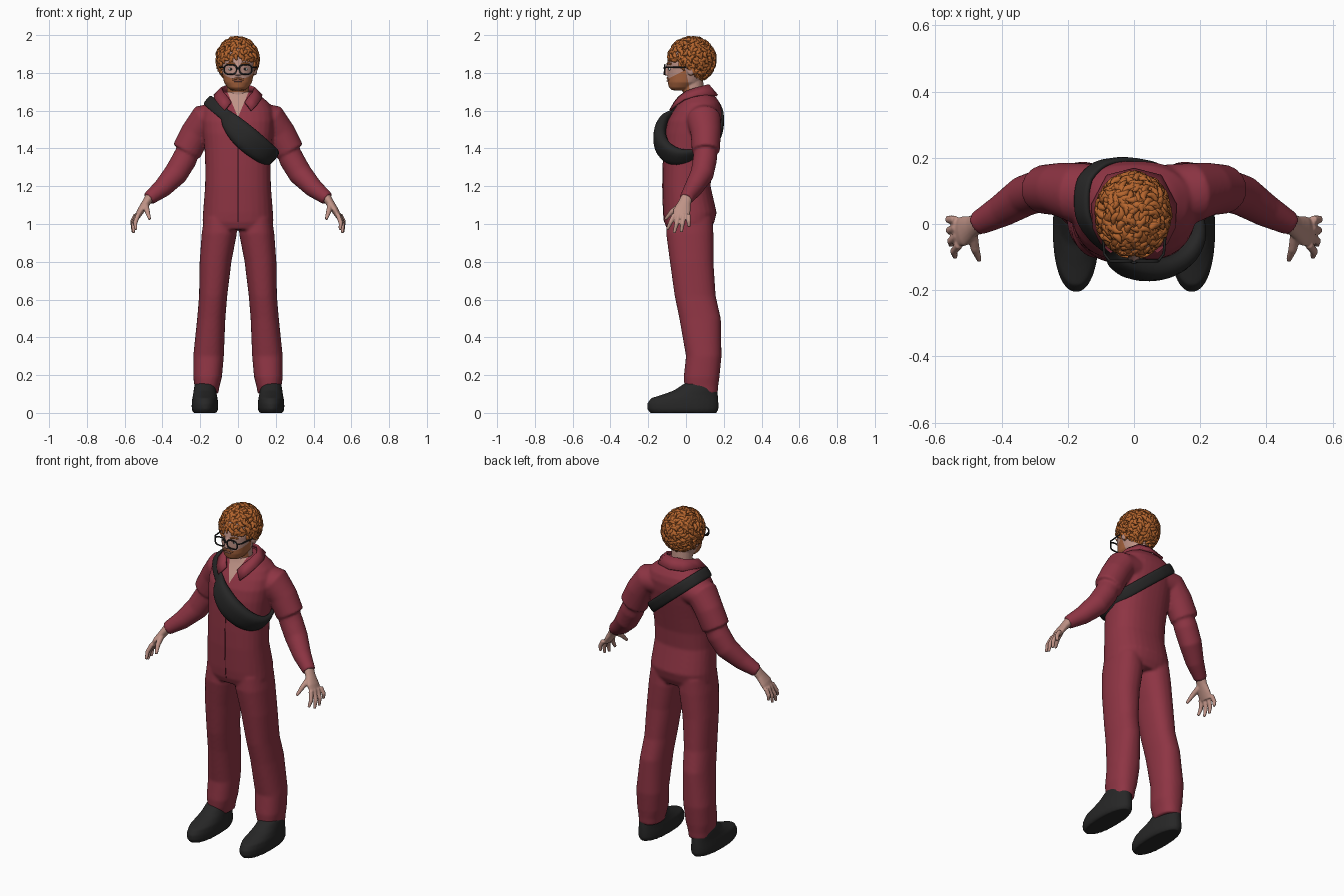
import bpy, bmesh, math, random
from mathutils import Vector, Matrix
from mathutils.bvhtree import BVHTree

random.seed(4)
if "Cube" in bpy.data.objects:
    bpy.data.objects.remove(bpy.data.objects["Cube"])


def material(name, *rgb):
    m = bpy.data.materials.new(name)
    m.use_nodes = True
    m.diffuse_color = (*rgb, 1)
    node = m.node_tree.nodes["Principled BSDF"]
    node.inputs["Base Color"].default_value = (*rgb, 1)
    node.inputs["Roughness"].default_value = 0.8
    return m


RED = material("crimson cloth", .27, .035, .057)
SEAM = material("dark seam", .12, .015, .025)
BLACK = material("black fabric", .02, .02, .02)
HAIR = material("ginger hair", .46, .13, .027)
BEARD = material("ginger beard", .4, .13, .05)
SKIN = material("skin", .52, .29, .24)
LIP = material("lip", .42, .17, .15)
WHITE = material("eye white", .7, .7, .68)


def bridge(bm, rings, closed=False):
    """Skin a list of point rings, capped unless it loops."""
    vs = [[bm.verts.new(p) for p in ring] for ring in rings]
    n = len(vs[0])
    for a, b in zip(vs, vs[1:] + vs[:1] if closed else vs[1:]):
        for i in range(n):
            j = (i + 1) % n
            bm.faces.new((a[i], a[j], b[j], b[i]))
    if not closed:
        bm.faces.new(vs[0][::-1])
        bm.faces.new(vs[-1])


def oval(c, u, v, ru, rv, sides, power):
    """Superellipse section around c."""
    pts = []
    for i in range(sides):
        a = math.tau * i / sides
        co, si = math.cos(a), math.sin(a)
        k = (abs(co) ** power + abs(si) ** power) ** (-1 / power)
        pts.append(c + u * (ru * co * k) + v * (rv * si * k))
    return pts


def tube(bm, rows, sides=20, power=2, level=False):
    """Loft rows of (x, y, z, radius, radius) along their path."""
    pts = [Vector(r[:3]) for r in rows]
    rings = []
    for i, r in enumerate(rows):
        t = (pts[min(i + 1, len(pts) - 1)] - pts[max(i - 1, 0)]).normalized()
        if level:
            t = Vector((0, 0, 1))
        y = Vector((0, 1, 0))
        u = (y - t * y.dot(t)).normalized()
        rings.append(oval(pts[i], u, t.cross(u), r[3], r[4], sides, power))
    bridge(bm, rings)


def stack(bm, rows, power=2.3, side=1):
    """Loft level sections given as (z, x min, x max, y front, y back)."""
    tube(bm, [(side * (a + b) / 2, (f + k) / 2, z, (k - f) / 2, (b - a) / 2)
              for z, a, b, f, k in rows], 32, power, True)


def ball(bm, loc, radii, sub=2):
    m = Matrix.Translation(loc) @ Matrix.Diagonal((*radii, 1))
    bmesh.ops.create_icosphere(bm, subdivisions=sub, radius=1, matrix=m)


def finish(name, bm, *mats, voxel=0, relax=0):
    """Make an object; with a voxel size, fuse its volumes into one skin."""
    bmesh.ops.recalc_face_normals(bm, faces=bm.faces)
    me = bpy.data.meshes.new(name)
    bm.to_mesh(me)
    bm.free()
    ob = bpy.data.objects.new(name, me)
    bpy.context.collection.objects.link(ob)
    if voxel:
        rm = ob.modifiers.new("fuse", 'REMESH')
        rm.mode, rm.voxel_size = 'VOXEL', voxel
        sm = ob.modifiers.new("relax", 'SMOOTH')
        sm.factor, sm.iterations = .5, relax
        dg = bpy.context.evaluated_depsgraph_get()
        new = bpy.data.meshes.new_from_object(ob.evaluated_get(dg))
        ob.modifiers.clear()
        ob.data = new
    ob.data.materials.clear()
    for m in mats:
        ob.data.materials.append(m)
    ob.data.shade_smooth()
    return ob


def paint(ob, planes, region, index=1):
    """Cut clean edges along planes, then colour faces below all of them."""
    bm = bmesh.new()
    bm.from_mesh(ob.data)
    planes = [(Vector(p), Vector(n)) for p, n in planes]
    for p, n in planes:
        fs = [f for f in bm.faces if region(f.calc_center_median())]
        geom = fs + list({e for f in fs for e in f.edges}) + list({v for f in fs for v in f.verts})
        bmesh.ops.bisect_plane(bm, geom=geom, plane_co=p, plane_no=n)
    for f in bm.faces:
        c = f.calc_center_median()
        inside = region(c) and all((c - p).dot(n) < 0 for p, n in planes)
        f.material_index = index if inside else f.material_index
    bm.to_mesh(ob.data)
    bm.free()


def wire(name, pts, radius, mat, loop=False):
    cu = bpy.data.curves.new(name, 'CURVE')
    cu.dimensions, cu.bevel_depth, cu.bevel_resolution = '3D', radius, 2
    cu.use_fill_caps = True
    sp = cu.splines.new('POLY')
    sp.points.add(len(pts) - 1)
    for q, p in zip(sp.points, pts):
        q.co = (*p, 1)
    sp.use_cyclic_u = loop
    cu.materials.append(mat)
    bpy.context.collection.objects.link(bpy.data.objects.new(name, cu))


# Jumpsuit: torso, legs, short sleeves over long sleeves
torso = [(z, -w, w, f, k) for z, w, f, k in (
    (.97, .17, -.1, .13), (1.01, .188, -.115, .15), (1.06, .185, -.12, .162),
    (1.2, .174, -.124, .13), (1.3, .173, -.122, .137), (1.4, .177, -.118, .158),
    (1.48, .185, -.112, .175), (1.545, .19, -.097, .187), (1.6, .185, -.067, .19),
    (1.64, .165, -.04, .18), (1.67, .13, -.022, .16), (1.7, .085, -.01, .13))]
leg = [(1.03, .015, .18, -.1, .14), (.95, .006, .192, -.105, .145), (.8, .035, .203, -.085, .145),
       (.62, .057, .206, -.06, .157), (.5, .067, .216, -.035, .184), (.3, .075, .237, 0, .188),
       (.19, .085, .237, -.012, .177), (.14, .098, .23, -.008, .17), (.1, .105, .227, .01, .167)]
sleeve = [(.1, .085, 1.56, .095, .085), (.18, .095, 1.55, .09, .085),
          (.225, .105, 1.48, .08, .08), (.272, .105, 1.385, .074, .08)]
forearm = [(.25, .105, 1.42, .06, .06), (.285, .1, 1.34, .064, .066), (.33, .085, 1.265, .062, .064),
           (.4, .04, 1.19, .05, .051), (.474, 0, 1.133, .036, .036)]


def mirrored(rows, s):
    return [(s * r[0], *r[1:]) for r in rows]


bm = bmesh.new()
stack(bm, torso, 2.4)
for s in (1, -1):
    stack(bm, leg[::-1], side=s)
    tube(bm, mirrored(sleeve, s), 28)
    tube(bm, mirrored(forearm, s), 24)
suit = finish("jumpsuit", bm, RED, SKIN, voxel=.008, relax=5)
paint(suit, [((0, 0, 1.565), (s, 0, -.42)) for s in (1, -1)],
      lambda c: c.y < .02 and c.z > 1.55 and abs(c.x) < .1)
wire("front_zip", [(0, f + .001, z) for z, a, b, f, k in torso[1:8]], .003, SEAM)

# Shirt collar: half a folded band, mirrored
stand = [(0, .118, 1.735), (.055, .105, 1.733), (.085, .055, 1.72), (.078, 0, 1.7), (.055, -.036, 1.672), (.036, -.058, 1.645)]
fall = [(0, .165, 1.68), (.08, .145, 1.682), (.125, .06, 1.68), (.122, -.01, 1.66), (.1, -.055, 1.63), (.07, -.084, 1.6)]
bm = bmesh.new()
rows = [[bm.verts.new(p) for p in row] for row in (stand, fall)]
for i in range(len(stand) - 1):
    bm.faces.new((rows[0][i], rows[0][i + 1], rows[1][i + 1], rows[1][i]))
collar = finish("collar", bm, RED)
collar.modifiers.new("mirror", 'MIRROR').use_clip = True
thick = collar.modifiers.new("thickness", 'SOLIDIFY')
thick.thickness, thick.offset = .012, 0

# Shoes and hands
for s, label in ((1, "left"), (-1, "right")):
    bm = bmesh.new()
    stack(bm, [(z, .175 - w, .175 + w, f, k) for z, w, f, k in (
        (0, .062, -.19, .162), (.02, .07, -.205, .172), (.05, .07, -.205, .172),
        (.078, .067, -.185, .17), (.095, .063, -.13, .168), (.118, .06, -.065, .165),
        (.155, .054, -.01, .16))], 2.2, s)
    finish(label + "_shoe", bm, BLACK, voxel=.007, relax=3)

    bm = bmesh.new()
    tube(bm, mirrored([(.462, .008, 1.15, .03, .026), (.488, -.008, 1.11, .034, .022),
                       (.515, -.022, 1.07, .046, .019), (.535, -.026, 1.035, .042, .014)], s))
    tips = [(.54, -.1, .97), (.553, -.063, .952), (.557, -.025, .957), (.558, .015, .985)]
    for i, tip in enumerate(tips):
        root = Vector((.528 + i * .004, -.062 + i * .025, 1.05))
        mid = root.lerp(Vector(tip), .55) + Vector((.01, 0, 0))
        tube(bm, mirrored([(*root, .013, .013), (*mid, .012, .012), (*tip, .008, .008)], s), 10)
    tube(bm, mirrored([(.488, -.025, 1.1, .018, .016), (.48, -.075, 1.065, .014, .014),
                       (.467, -.11, 1.025, .008, .008)], s), 10)
    finish(label + "_hand", bm, SKIN, voxel=.0045, relax=3)

# Cross-body strap swelling into a pouch at the front
bm = bmesh.new()
stack(bm, torso, 2.4)
tube(bm, mirrored(sleeve, -1))
bmesh.ops.recalc_face_normals(bm, faces=bm.faces)
body = BVHTree.FromBMesh(bm)
bm.free()
down = Vector((.32, 0, -.27)).normalized()
front = Vector((0, -1, 0))
across = down.cross(front)
across *= -1 if across.z > 0 else 1
core = Vector((0, .045, 1.52))
rings = []
for i in range(72):
    a = math.tau * i / 72
    out = down * math.cos(a) + front * math.sin(a)
    hit = body.ray_cast(core + out, -out)[0]
    d = abs(math.degrees(a) - 62)
    w = max(0, math.cos(math.radians(min(d * 1.45, 90)))) ** .8
    deep = .011 + .026 * w
    c = hit + out * (.006 + .026 * w) + across * .022 * w
    rings.append(oval(c, across, out, .031 + .036 * w, deep, 20, 2.8))
bm = bmesh.new()
bridge(bm, rings, True)
finish("crossbody_pouch", bm, BLACK)

# Head with neck, nose and ears; beard below a sloping cut
bm = bmesh.new()
stack(bm, [(z, -w, w, f, k) for z, w, f, k in (
    (1.708, .035, -.075, .01), (1.722, .055, -.09, .04), (1.75, .074, -.097, .08),
    (1.8, .085, -.099, .11), (1.85, .092, -.1, .13), (1.92, .085, -.085, .13), (1.96, .05, -.04, .09))], 2.1)
tube(bm, [(0, .045, 1.6, .06, .064), (0, .04, 1.68, .056, .06), (0, .035, 1.76, .056, .06)])
tube(bm, [(0, -.094, 1.84, .01, .01), (0, -.106, 1.81, .012, .012), (0, -.108, 1.787, .014, .017)], 12)
for s in (1, -1):
    ball(bm, (s * .092, .025, 1.815), (.01, .02, .03))
head = finish("head", bm, SKIN, BEARD, voxel=.0045, relax=4)
paint(head, [((0, -.1, 1.766), (0, -.5, 1)), ((0, .012, 1.75), (0, 1, .2))],
      lambda c: c.z > 1.7)
wire("moustache", [(x, -.098 + 6 * x * x, 1.773 - abs(x) * .3) for x in (-.03, -.015, 0, .015, .03)], .005, BEARD)
wire("lips", [(x, -.099 + 6 * x * x, 1.757) for x in (-.02, -.01, 0, .01, .02)], .004, LIP)

# Eyes, brows and glasses
for s, label in ((1, "left"), (-1, "right")):
    for part, y, size, mat in (("eye", -.085, (.015, .008, .008), WHITE), ("pupil", -.091, (.006, .004, .006), BLACK)):
        bm = bmesh.new()
        ball(bm, (s * .036, y, 1.82), size)
        finish(label + "_" + part, bm, mat)
    wire(label + "_brow", [(s * .018, -.099, 1.847), (s * .038, -.095, 1.852), (s * .058, -.08, 1.847)], .005, HAIR)
    rim = oval(Vector((s * .04, -.112, 1.818)), Vector((1, 0, 0)), Vector((0, 0, 1)), .033, .025, 28, 3)
    wire(label + "_rim", rim, .0042, BLACK, True)
    wire(label + "_temple", [(s * .073, -.112, 1.828), (s * .09, -.09, 1.83), (s * .1, .03, 1.83)], .004, BLACK)
wire("glasses_bridge", [(-.009, -.114, 1.822), (0, -.117, 1.826), (.009, -.114, 1.822)], .004, BLACK)

# Curly hair: a cap cut along the hairline, covered in short bent locks
mid, size = Vector((-.003, .03, 1.87)), Vector((.103, .117, .112))
bm = bmesh.new()
ball(bm, mid, size, 4)
bmesh.ops.bisect_plane(bm, geom=bm.verts[:] + bm.edges[:] + bm.faces[:], plane_co=(0, -.1, 1.875),
                       plane_no=(0, .75, 1), clear_inner=True)
count = 420
for i in range(count):
    h = 1 - 2 * (i + .5) / count
    a = i * math.pi * (3 - math.sqrt(5))
    r = math.sqrt(1 - h * h)
    d = Vector((r * math.cos(a), r * math.sin(a), h))
    p = mid + d * size
    if p.z < max(1.885 - .75 * (p.y + .1), 1.765):
        continue
    n = Vector(x / y for x, y in zip(d, size)).normalized()
    t = Vector(random.uniform(-1, 1) for _ in range(3)) + Vector((0, 0, -.4))
    t = (t - n * t.dot(n)).normalized()
    b = n.cross(t) * random.choice((-1, 1))
    lift = random.uniform(.004, .011)
    rows = []
    for k in range(6):
        f = k / 5
        q = p + t * .042 * (f - .5) + b * .012 * math.sin(math.pi * f) + n * lift * f
        g = .0115 * math.sin(math.pi * (.2 + .72 * f))
        rows.append((*q, g, g))
    tube(bm, rows, 7)
finish("curly_hair", bm, HAIR)
